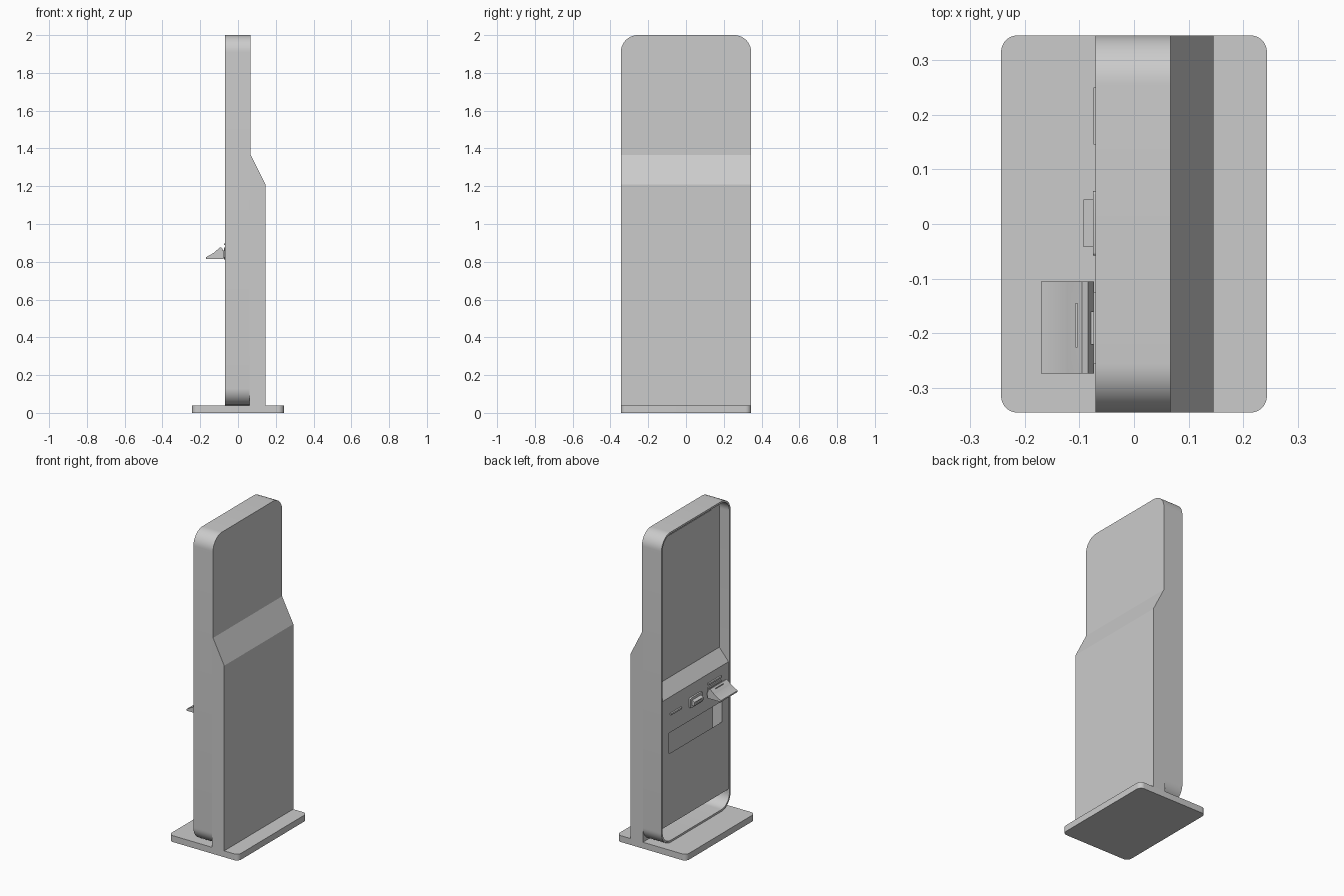
import bpy, bmesh, math

if "Cube" in bpy.data.objects:
    bpy.data.objects.remove(bpy.data.objects["Cube"])

grey = bpy.data.materials.new("light grey")
grey.diffuse_color = (0.6, 0.6, 0.6, 1)
grey.use_nodes = True
grey.node_tree.nodes["Principled BSDF"].inputs["Base Color"].default_value = grey.diffuse_color

AXES = {"x": lambda a, b, t: (t, a, b),
        "y": lambda a, b, t: (a, t, b),
        "z": lambda a, b, t: (a, b, t)}


def prism(name, pts, axis, lo, hi):
    """Closed 2D outline pushed along an axis from lo to hi."""
    put = AXES[axis]
    bm = bmesh.new()
    rings = [[bm.verts.new(put(a, b, t)) for a, b in pts] for t in (lo, hi)]
    n = len(pts)
    for i in range(n):
        j = (i + 1) % n
        bm.faces.new((rings[0][i], rings[0][j], rings[1][j], rings[1][i]))
    bm.faces.new(rings[0])
    bm.faces.new(rings[1])
    bmesh.ops.recalc_face_normals(bm, faces=bm.faces)
    me = bpy.data.meshes.new(name)
    bm.to_mesh(me)
    bm.free()
    me.materials.append(grey)
    ob = bpy.data.objects.new(name, me)
    bpy.context.collection.objects.link(ob)
    return ob


def rounded(a0, a1, b0, b1, r, seg=12):
    """Rounded rectangle outline."""
    pts = []
    for k, (a, b) in enumerate(((a1 - r, b1 - r), (a0 + r, b1 - r),
                                (a0 + r, b0 + r), (a1 - r, b0 + r))):
        for i in range(seg + 1):
            t = math.pi / 2 * (k + i / seg)
            pts.append((a + r * math.cos(t), b + r * math.sin(t)))
    return pts


def rect(a0, a1, b0, b1):
    return [(a0, b0), (a1, b0), (a1, b1), (a0, b1)]


def boolean(ob, cutter, mode="DIFFERENCE"):
    """Apply a boolean and remove the cutter."""
    mod = ob.modifiers.new("cut", "BOOLEAN")
    mod.operation, mod.object, mod.solver = mode, cutter, "EXACT"
    dg = bpy.context.evaluated_depsgraph_get()
    me = bpy.data.meshes.new_from_object(ob.evaluated_get(dg))
    ob.modifiers.clear()
    ob.data = me
    bpy.data.objects.remove(cutter)


# Floor plate
prism("base_plate", rounded(-0.243, 0.243, -0.345, 0.345, 0.03), "z", 0, 0.04)

# Rear housing with sloped top
prism("rear_housing", [(0.06, 0.04), (0.145, 0.04), (0.145, 1.21), (0.067, 1.365), (0.06, 1.365)],
      "y", -0.345, 0.345)

# Outer shell, hollowed from the display side
shell = prism("outer_shell", rounded(-0.345, 0.345, 0.04, 2.0, 0.09), "x", -0.07, 0.067)
inner = rounded(-0.333, 0.333, 0.052, 1.988, 0.078)
boolean(shell, prism("hollow_cutter", inner, "x", -0.2, 0.06))

# Inner panel: flush lower part, sloped shelf, recessed display bed
panel = prism("display_panel", inner, "x", -0.08, 0.0605)
boolean(panel, prism("profile_cutter",
                     [(-0.064, 0.15), (0.1, 0.15), (0.1, 2.1), (0.0, 2.1), (0.0, 1.03), (-0.064, 0.955)],
                     "y", -0.5, 0.5), "INTERSECT")
# Output tray opening with a falling floor
boolean(panel, prism("tray_cutter", [(-0.1, 0.6), (-0.064, 0.6), (0.005, 0.54), (0.005, 0.73), (-0.1, 0.73)],
                     "y", -0.27, 0.26))

# Screen
prism("screen", rect(-0.247, 0.247, 1.075, 1.93), "x", -0.003, 0.002)

# Thin slot bezels
prism("left_slot", rect(0.145, 0.25, 0.842, 0.852), "x", -0.074, -0.06)
prism("right_slot", rect(-0.255, -0.125, 0.888, 0.898), "x", -0.074, -0.06)

# Centre reader: plate and raised mouth with a slit
prism("reader_plate", rounded(-0.058, 0.06, 0.812, 0.875, 0.006, 4), "x", -0.075, -0.06)
mouth = prism("reader_mouth", [(-0.07, 0.825), (-0.088, 0.825), (-0.092, 0.832), (-0.092, 0.85), (-0.07, 0.862)],
              "y", -0.042, 0.045)
boolean(mouth, prism("slit_cutter", rect(-0.03, 0.033, 0.838, 0.844), "x", -0.1, -0.08))

# Payment terminal with sloping keypad, card slit and neck
terminal = prism("payment_terminal",
                 [(-0.17, 0.815), (-0.078, 0.815), (-0.073, 0.845), (-0.084, 0.873),
                  (-0.095, 0.876), (-0.122, 0.853), (-0.125, 0.849), (-0.17, 0.824)],
                 "y", -0.273, -0.105)
boolean(terminal, prism("card_cutter", rect(-0.107, -0.103, -0.225, -0.145), "z", 0.85, 0.9))
prism("terminal_neck", rect(-0.22, -0.16, 0.822, 0.86), "x", -0.085, -0.06)
prism("terminal_mount", rect(-0.255, -0.125, 0.815, 0.87), "x", -0.071, -0.06)

# Smooth curves, sharp corners
for ob in bpy.context.scene.objects:
    ob.select_set(True)
    bpy.context.view_layer.objects.active = ob
bpy.ops.object.shade_smooth_by_angle(angle=math.radians(25))
